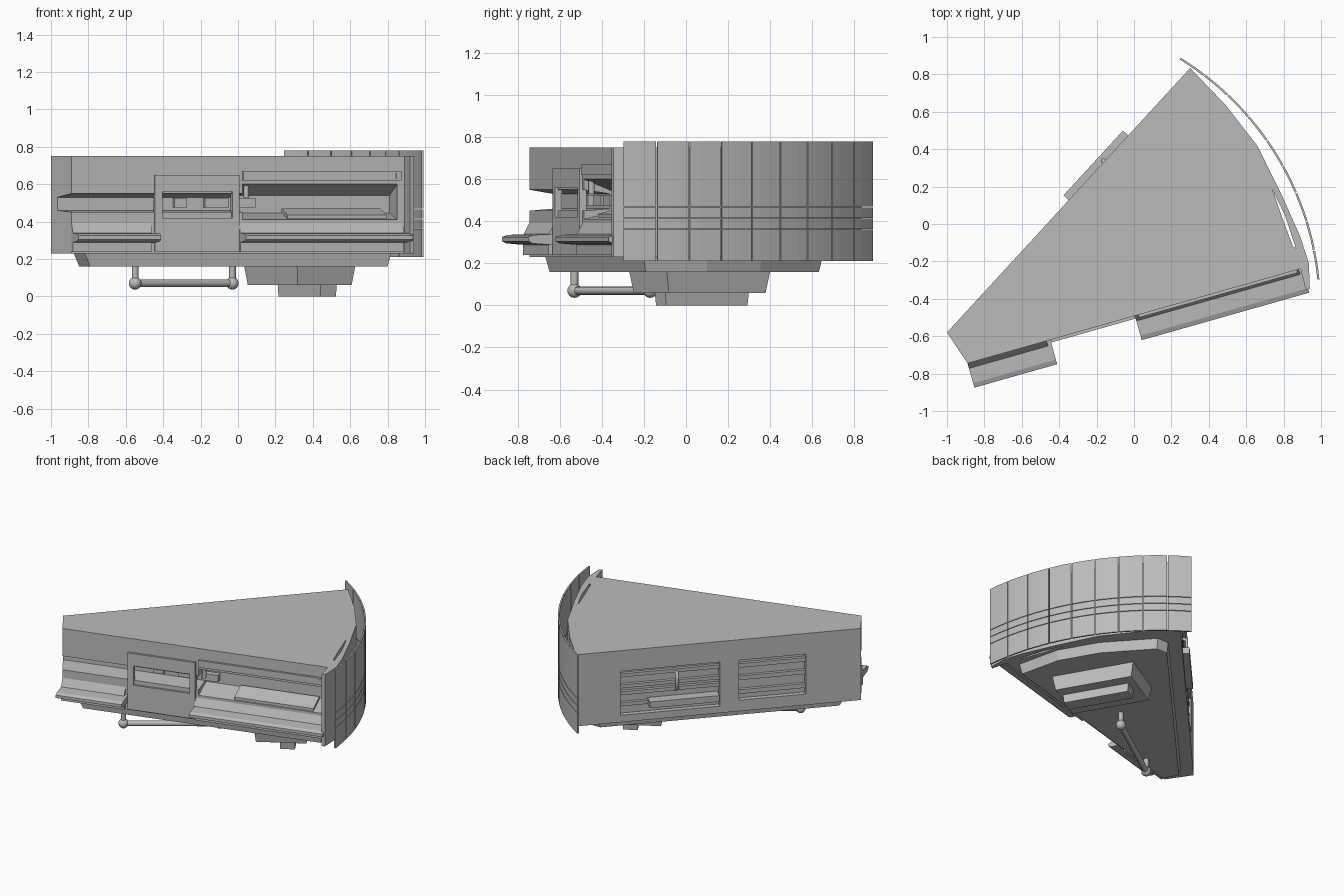
import bpy, bmesh, math
from mathutils import Matrix, Vector

cube = bpy.data.objects.get("Cube")
if cube:
    bpy.data.objects.remove(cube, do_unlink=True)

grey = bpy.data.materials.new("plain_grey")
grey.use_nodes = True
grey.diffuse_color = (0.5, 0.5, 0.5, 1)
grey.node_tree.nodes["Principled BSDF"].inputs["Base Color"].default_value = (0.5, 0.5, 0.5, 1)


def loft(name, bottom, top):
    """Closed solid between two matching loops of points."""
    bm = bmesh.new()
    a = [bm.verts.new(p) for p in bottom]
    b = [bm.verts.new(p) for p in top]
    bm.faces.new(a)
    bm.faces.new(b)
    for i in range(len(a)):
        j = (i + 1) % len(a)
        bm.faces.new((a[i], a[j], b[j], b[i]))
    bmesh.ops.recalc_face_normals(bm, faces=bm.faces)
    mesh = bpy.data.meshes.new(name)
    bm.to_mesh(mesh)
    bm.free()
    mesh.materials.append(grey)
    ob = bpy.data.objects.new(name, mesh)
    bpy.context.collection.objects.link(ob)
    return ob


def prism(name, plan, z0, z1, shrink=1.0):
    """Plan outline raised from z0 to z1; shrink scales the lower outline."""
    c = sum((Vector(p) for p in plan), Vector((0, 0))) / len(plan)
    low = [c + (Vector(p) - c) * shrink for p in plan]
    return loft(name, [(p.x, p.y, z0) for p in low], [(p[0], p[1], z1) for p in plan])


def sweep(name, frame, x0, x1, profile):
    """Depth-height profile carried along a wall; negative depth is outside."""
    ends = [[frame @ Vector((x, d, z)) for d, z in profile] for x in (x0, x1)]
    return loft(name, *ends)


def box(name, frame, x0, x1, d0, d1, z0, z1):
    return sweep(name, frame, x0, x1, [(d0, z0), (d1, z0), (d1, z1), (d0, z1)])


def wall_frame(start, end):
    d = Vector(end) - Vector(start)
    return Matrix.Translation((*start, 0)) @ Matrix.Rotation(math.atan2(d.y, d.x), 4, 'Z')


front = wall_frame((-0.89, -0.745), (0.89, -0.24))
side = wall_frame((0.26, 0.79), (-1, -0.58))

# Wedge shaped hull
outline = [(-1, -0.58), (-0.89, -0.745), (0.89, -0.24), (0.92, -0.355), (0.94, -0.345),
           (0.935, -0.21), (0.89, -0.07), (0.79, 0.155), (0.66, 0.417), (0.49, 0.636),
           (0.3, 0.834), (0.26, 0.79)]
hull = prism("hull", outline, 0.23, 0.75)

# Openings cut in the front, side and roof
cutters = [
    sweep("front_recess", front, -0.2, 1.8,
          [(-0.1, 0.45), (0, 0.45), (0.13, 0.46), (0.13, 0.53), (0, 0.55), (-0.1, 0.55)]),
    sweep("bay_recess", front, 0.95, 1.81,
          [(-0.1, 0.41), (0, 0.41), (0.15, 0.445), (0.15, 0.54), (0, 0.6), (-0.1, 0.6)]),
    box("side_recess_long", side, 0.24, 0.91, -0.1, 0.035, 0.28, 0.60),
    box("side_recess_short", side, 1.04, 1.49, -0.1, 0.035, 0.31, 0.60),
    prism("roof_slot", [(0.74, 0.185), (0.81, 0.04), (0.865, -0.13), (0.85, -0.12), (0.79, 0.04)], 0.1, 0.9),
]
for c in cutters:
    c.hide_render = True
    mod = hull.modifiers.new(c.name, 'BOOLEAN')
    mod.operation = 'DIFFERENCE'
    mod.solver = 'EXACT'
    mod.object = c
bpy.context.view_layer.update()
done = bpy.data.meshes.new_from_object(hull.evaluated_get(bpy.context.evaluated_depsgraph_get()))
hull.modifiers.clear()
hull.data = done
for c in cutters:
    bpy.data.objects.remove(c, do_unlink=True)

# Shelves with blunt front edges
shelf = [(0.01, 0.34), (-0.11, 0.335), (-0.135, 0.325), (-0.135, 0.305), (-0.115, 0.295), (0.01, 0.285)]
for name, x0, x1 in (("short_shelf", 0.0, 0.46), ("long_shelf", 0.93, 1.86)):
    sweep(name, front, x0, x1, shelf)
    sweep(name + "_support", front, x0, x1 - 0.02, [(0.01, 0.41), (-0.03, 0.335), (-0.03, 0.24), (0.01, 0.24)])

# Window frame between the shelves
box("frame_top", front, 0.46, 0.93, -0.015, 0.02, 0.56, 0.65)
box("frame_bottom", front, 0.46, 0.93, -0.015, 0.02, 0.24, 0.42)
for name, x in (("frame_left_post", 0.46), ("frame_right_post", 0.89)):
    box(name, front, x, x + 0.04, -0.015, 0.02, 0.36, 0.65)
box("bay_rail", front, 0.95, 1.83, -0.015, 0.01, 0.62, 0.67)
box("bay_rail_end", front, 1.80, 1.82, -0.02, 0, 0.63, 0.66)

# Fittings inside the recess
for x0, x1 in ((0.6, 0.67), (0.77, 0.9), (0.93, 1.05)):
    box("recess_block", front, x0, x1, 0.1, 0.14, 0.475, 0.525)
sweep("bay_bar", front, 1.2, 1.75, [(0.0, 0.415), (0.12, 0.45), (0.12, 0.47), (0.0, 0.435)])

# Side wall slats, ledge and panels
for z in (0.34, 0.42, 0.47, 0.55):
    box("long_slat", side, 0.24, 0.91, 0.012, 0.04, z, z + 0.025)
for z in (0.35, 0.45, 0.54):
    box("short_slat", side, 1.04, 1.49, 0.012, 0.04, z, z + 0.03)
box("side_ledge", side, 0.43, 0.9, -0.038, 0.04, 0.33, 0.375)

# Stepped underside
skirt = [(-0.88, -0.57), (-0.82, -0.67), (0.82, -0.2), (0.75, 0.1), (0.6, 0.36), (0.34, 0.65), (0.25, 0.65)]
prism("skirt", skirt, 0.16, 0.235, 0.97)


def keel(name, centre, radial, tangent, z0, z1, shrink):
    turn = Matrix.Rotation(math.radians(30), 2)
    plan = [Vector(centre) + turn @ Vector((radial * a / 2, tangent * b / 2))
            for a, b in ((-1, -1), (1, -1), (1, 1), (-1, 1))]
    return prism(name, plan, z0, z1, shrink)


keel("upper_keel", (0.33, 0.065), 0.36, 0.57, 0.06, 0.17, 0.93)
keel("lower_keel", (0.37, 0.075), 0.10, 0.46, 0.0, 0.07, 0.97)


# Pipes with round joints
def pipe(name, points, radius):
    curve = bpy.data.curves.new(name, 'CURVE')
    curve.dimensions = '3D'
    curve.bevel_depth = radius
    curve.bevel_resolution = 2
    curve.use_fill_caps = True
    line = curve.splines.new('POLY')
    line.points.add(len(points) - 1)
    for p, co in zip(line.points, points):
        p.co = (*co, 1)
    curve.materials.append(grey)
    bpy.context.collection.objects.link(bpy.data.objects.new(name, curve))


ends = [(-0.55, -0.53), (-0.03, -0.17)]
pipe("under_pipe", [(*ends[0], 0.07), (*ends[1], 0.07)], 0.02)
for x, y in ends:
    pipe("pipe_drop", [(x, y, 0.18), (x, y, 0.07)], 0.018)
    bpy.ops.mesh.primitive_uv_sphere_add(segments=12, ring_count=8, radius=0.034, location=(x, y, 0.07))
    joint = bpy.context.object
    joint.name = "pipe_joint"
    joint.data.materials.append(grey)
    bpy.ops.object.shade_smooth_by_angle()
pipe("side_handle", [side @ Vector((0.62, d, z)) for d, z in ((0.03, 0.56), (-0.01, 0.54), (-0.01, 0.44), (0.03, 0.42))], 0.012)
pipe("bay_post", [front @ Vector((0.98, 0.03, z)) for z in (0.53, 0.61)], 0.014)

# Curved outer shield of separate plates
hub, radius, count = Vector((-0.577, -0.453)), 1.576, 9
first, step = math.radians(5.6), math.radians(5.87)
for i in range(count):
    angles = [first + step * (i + t) for t in (0.02, 0.34, 0.66, 0.98)]
    arc = lambda r, seq: [hub + r * Vector((math.cos(a), math.sin(a))) for a in seq]
    plan = arc(radius, angles) + arc(radius - 0.011, reversed(angles))
    for z0, z1 in ((0.21, 0.36), (0.364, 0.412), (0.416, 0.465), (0.469, 0.78)):
        prism("shield_plate", plan, z0, z1)
